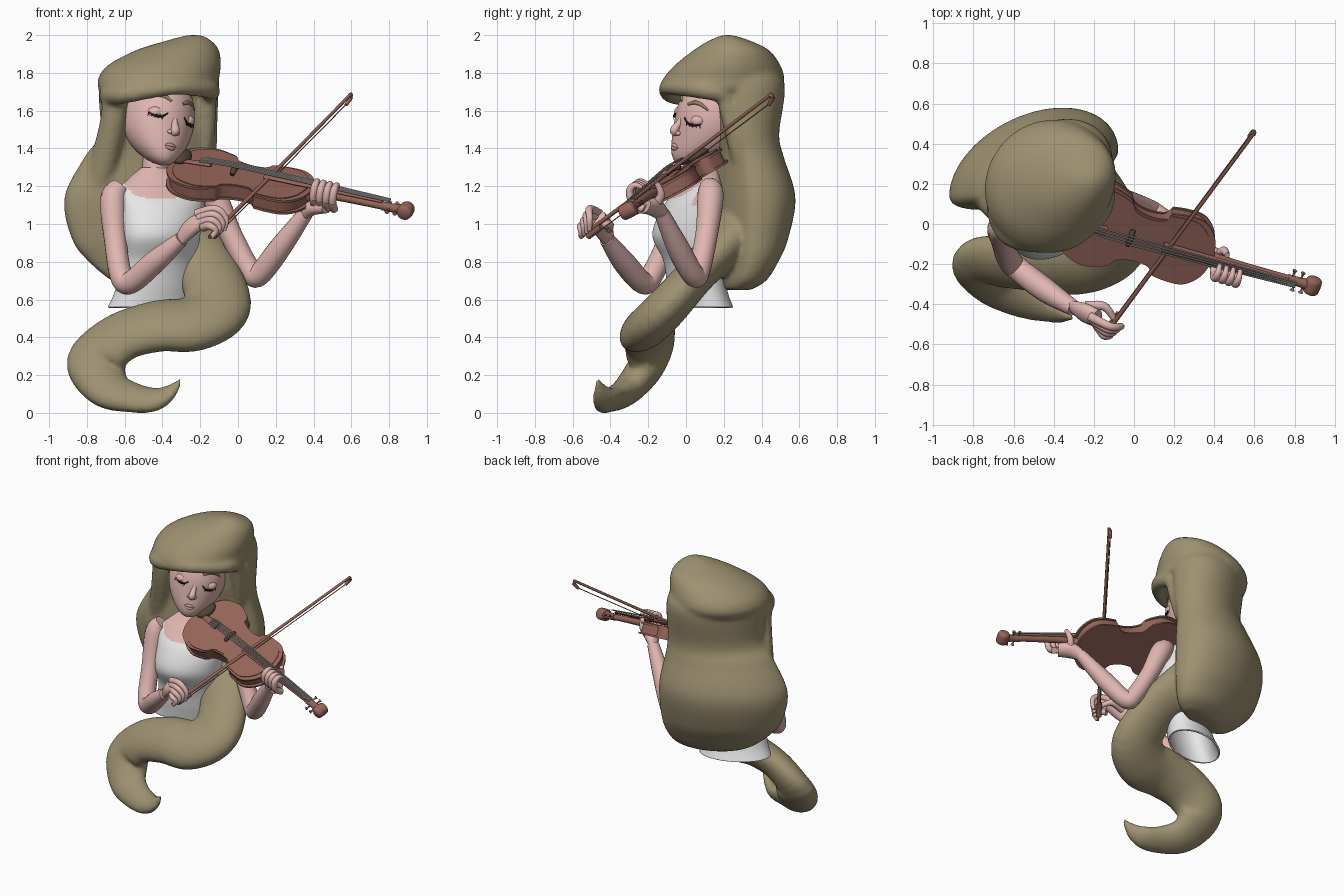
import bpy, bmesh, math
from mathutils import Vector, Matrix

cube = bpy.data.objects.get("Cube")
if cube:
    bpy.data.objects.remove(cube, do_unlink=True)


def material(name, *rgb):
    m = bpy.data.materials.new(name)
    m.use_nodes = True
    color = (*rgb, 1)
    m.diffuse_color = color
    m.node_tree.nodes["Principled BSDF"].inputs["Base Color"].default_value = color
    return m


HAIR = material("olive hair", .34, .285, .165)
SKIN = material("skin", .75, .47, .44)
WHITE = material("white cloth", .82, .83, .82)
WOOD = material("red brown wood", .3, .13, .1)
DARK = material("dark brown wood", .085, .055, .035)
STRING = material("grey string", .46, .45, .43)
LASH = material("black lash", .015, .01, .01)
BROW = material("brow", .3, .23, .11)
LIP = material("lip", .62, .33, .32)


def finish(name, bm, mat, angle=50):
    bmesh.ops.recalc_face_normals(bm, faces=bm.faces)
    mesh = bpy.data.meshes.new(name)
    bm.to_mesh(mesh)
    bm.free()
    obj = bpy.data.objects.new(name, mesh)
    bpy.context.collection.objects.link(obj)
    mesh.materials.append(mat)
    bpy.ops.object.select_all(action='DESELECT')
    bpy.context.view_layer.objects.active = obj
    obj.select_set(True)
    bpy.ops.object.shade_smooth_by_angle(angle=math.radians(angle))
    return obj


def spline(rows, n=6):
    """Smooth curve through rows of any length."""
    out = []
    for i in range(len(rows) - 1):
        a, b, c, d = (rows[max(0, min(len(rows) - 1, j))] for j in range(i - 1, i + 3))
        for step in range(n):
            t = step / n
            out.append([q + t / 2 * (r - p + t * (2*p - 5*q + 4*r - s + t * (3*q - p - 3*r + s)))
                        for p, q, r, s in zip(a, b, c, d)])
    return out + [list(rows[-1])]


def skin(name, rings, mat, start=True, angle=50):
    """Bridge a list of closed rings."""
    bm = bmesh.new()
    vs = [[bm.verts.new(p) for p in ring] for ring in rings]
    for lo, hi in zip(vs, vs[1:]):
        for i in range(len(lo)):
            bm.faces.new((lo[i - 1], lo[i], hi[i], hi[i - 1]))
    if start:
        bm.faces.new(vs[0][::-1])
    bm.faces.new(vs[-1])
    return finish(name, bm, mat, angle)


def loft(name, rows, mat, shear=0, front=1, start=True, sides=40, n=6):
    """Rows are z, centre x, centre y, radius x, radius y."""
    rings = []
    for z, cx, cy, rx, ry in spline(rows, n):
        ring = []
        for i in range(sides):
            a = math.tau * i / sides
            u, v = rx * math.cos(a), ry * math.sin(a)
            ring.append((cx + u, cy + shear * u + v * (front if v < 0 else 1), z))
        rings.append(ring)
    return skin(name, rings, mat, start)


def tube(name, rows, mat, sides=12, flat=1, normal=(.13, -.6, .79), n=6):
    """Rows are x, y, z, radius; flat squeezes the section along normal."""
    pts = spline(rows, n)
    rings = []
    for i, p in enumerate(pts):
        a, b = pts[max(i - 1, 0)], pts[min(i + 1, len(pts) - 1)]
        tangent = (Vector(b[:3]) - Vector(a[:3])).normalized()
        side = tangent.cross(Vector(normal)).normalized()
        up = side.cross(tangent)
        rings.append([Vector(p[:3]) + max(p[3], .001) * (math.cos(math.tau * k / sides) * side
                      + flat * math.sin(math.tau * k / sides) * up) for k in range(sides)])
    return skin(name, rings, mat)


def blob(name, frame, loc, radii, mat, shape=None):
    bm = bmesh.new()
    bmesh.ops.create_uvsphere(bm, u_segments=28, v_segments=18, radius=1)
    for v in bm.verts:
        p = Vector(c * r for c, r in zip(v.co, radii))
        v.co = frame @ ((shape(p) if shape else p) + Vector(loc))
    return finish(name, bm, mat)


def frame(origin, x, y, z):
    m = Matrix((x, y, z)).transposed().to_4x4()
    m.translation = origin
    return m


# Hair: back mass, cap, fringe roll, side locks and long tail, fused into one soft surface
hair = loft("hair", [(.65, -.38, .23, .18, .1), (.7, -.4, .24, .27, .17), (.8, -.44, .25, .35, .22),
                     (.92, -.48, .25, .4, .27), (1.14, -.5, .25, .42, .31), (1.36, -.46, .24, .35, .26),
                     (1.48, -.42, .23, .31, .25), (1.75, -.42, .22, .31, .29), (1.86, -.38, .22, .2, .18)],
            HAIR, .27, .45)
cap = loft("hair_cap", [(1.7, -.42, .18, .3, .3), (1.72, -.42, .18, .32, .32), (1.77, -.42, .2, .32, .32),
                        (1.84, -.39, .22, .3, .28), (1.92, -.32, .24, .22, .2), (1.97, -.26, .23, .12, .11),
                        (2, -.23, .22, .04, .03)], HAIR, .06)
fringe = tube("fringe", [(-.69, .1, 1.68, .05), (-.66, 0, 1.68, .055), (-.58, -.08, 1.69, .05),
                         (-.36, -.1, 1.72, .04), (-.23, -.02, 1.72, .045), (-.15, .09, 1.71, .05),
                         (-.15, .2, 1.69, .05)], HAIR)
right_lock = tube("right_lock", [(-.67, .04, 1.72, .06), (-.66, .06, 1.55, .07), (-.74, .15, 1.2, .08)], HAIR)
left_lock = tube("left_lock", [(-.16, .2, 1.72, .05), (-.17, .25, 1.5, .05), (-.2, .3, 1.3, .05)], HAIR)
tail = tube("hair_tail", [(-.46, .3, 1.04, .22), (-.3, .21, .9, .21), (-.16, .07, .75, .17),
                          (-.11, -.1, .56, .18), (-.24, -.19, .47, .18), (-.42, -.2, .46, .17),
                          (-.62, -.19, .4, .16), (-.75, -.2, .27, .16), (-.69, -.3, .13, .13),
                          (-.56, -.38, .08, .1), (-.44, -.42, .07, .08), (-.36, -.45, .11, .05),
                          (-.3, -.47, .18, .01)], HAIR, 24, .62, (0, -.65, .76))
for part in (hair, cap, fringe, right_lock, left_lock, tail):
    part.select_set(True)
bpy.context.view_layer.objects.active = hair
bpy.ops.object.join()
fuse = hair.modifiers.new("fuse", 'REMESH')
fuse.mode = 'VOXEL'
fuse.voxel_size = .014
fuse.use_smooth_shade = True
soften = hair.modifiers.new("soften", 'SMOOTH')
soften.factor = .5
soften.iterations = 8

# Torso with a scooped sleeveless top
torso = loft("torso", [(.56, -.46, .08, .23, .16), (.65, -.44, .06, .21, .15), (.8, -.42, .04, .2, .15),
                       (.94, -.41, .01, .21, .18), (1.08, -.4, .03, .22, .15), (1.18, -.4, .07, .23, .11),
                       (1.24, -.41, .09, .17, .08), (1.3, -.44, .11, .07, .06)],
             WHITE, .25, start=False, sides=120, n=14)
torso.data.materials.append(SKIN)
for f in torso.data.polygons:
    u = f.center.x + .41
    if f.center.z > 1.135 + 60 * u ** 4 or abs(u) > .215 and f.center.z > 1.1:
        f.material_index = 1
hem = torso.modifiers.new("cloth_thickness", 'SOLIDIFY')
hem.thickness = .012
tube("neck", [(-.45, .11, 1.18, .085), (-.44, .12, 1.28, .07), (-.43, .13, 1.45, .07)], SKIN, 20)

# Head in its own turned and tilted frame: x left, -y forward, z up
hx = Vector((.86, .46, -.24)).normalized()
hy = Vector((-.5, .85, -.13))
hy = (hy - hx * hy.dot(hx)).normalized()
HEAD = frame((-.425, .14, 1.55), hx, hy, hx.cross(hy))
RX, RY, RZ = .195, .2, .262


def jaw(p):
    t = max(0, -p.z / RZ)
    return Vector((p.x * (1 - .25 * t * t), p.y * (1 - .12 * t) - .12 * t * t, p.z))


def face(x, z, lift=0):
    t = max(0, -z / RZ)
    w = x / (1 - .25 * t * t)
    y = -RY * math.sqrt(max(0, 1 - (w / RX) ** 2 - (z / RZ) ** 2))
    return HEAD @ (jaw(Vector((w, y, z))) + Vector((0, -lift, 0)))


def face_line(name, pts, radius, mat, lift=.002):
    return tube(name, [(*face(x, z, lift), radius * s) for x, z, s in pts], mat, 8, normal=-hy, n=4)


blob("head", HEAD, (0, 0, 0), (RX, RY, RZ), SKIN, jaw)
tube("nose", [(*face(0, 0, -.018), .012), (*face(0, -.045, -.002), .017), (*face(0, -.085, .018), .023),
              (*face(0, -.105, .004), .016)], SKIN, 16, normal=hx)
for side, label in ((-1, "right"), (1, "left")):
    blob(label + "_nostril", Matrix(), face(side * .02, -.095, .004), (.015, .015, .012), SKIN)
    blob(label + "_eyelid", Matrix(), face(side * .095, 0, -.038), (.046, .043, .036), SKIN)
    arc = [(.05, 0, .5), (.075, -.022, 1), (.105, -.026, 1.2), (.14, -.01, .6)]
    face_line(label + "_lash_line", [(side * x, z, s) for x, z, s in arc], .0055, LASH, .006)
    for i in range(5):
        x, z = .07 + .016 * i, -.022 + .003 * i
        face_line(f"{label}_lash_{i}", [(side * x, z, 1), (side * (x + .008), z - .02, .3)], .0035, LASH, .007)
    face_line(label + "_brow", [(side * x, z, s) for x, z, s in
              [(.035, .07, .7), (.07, .09, 1), (.11, .09, .9), (.145, .07, .3)]], .011, BROW, -.002)
for name, z in (("upper_lip", -.165), ("lower_lip", -.18)):
    face_line(name, [(-.034, -.17, .2), (-.013, z, 1), (.013, z, 1), (.034, -.17, .2)], .0095, LIP, 0)

# Violin frame: x along the strings, y across, z out of the top
vx = Vector((.945, -.265, -.19)).normalized()
vy = Vector((.325, .84, .43))
vy = (vy - vx * vy.dot(vx)).normalized()
VIOLIN = frame((-.35, .04, 1.32), vx, vy, vx.cross(vy))
OUT = VIOLIN.col[2].xyz


def on_violin(*rows):
    return [(*(VIOLIN @ Vector(r[:3])), r[3]) for r in rows]


bouts = [spline(part, 5) for part in (
    [(0, 0), (0, .09), (.06, .19), (.17, .23), (.26, .21), (.3, .19)],
    [(.3, .19), (.33, .15), (.41, .13), (.49, .14), (.52, .18)],
    [(.52, .18), (.6, .19), (.69, .18), (.76, .11), (.79, 0)])]
half = bouts[0] + bouts[1][1:] + bouts[2][1:]
outline = half + [(s, -w) for s, w in half[-2:0:-1]]


def plate(name, low, high, scale, mat):
    rings = [[VIOLIN @ Vector((.39 + (s - .39) * scale, w * scale, n)) for s, w in outline] for n in (low, high)]
    return skin(name, rings, mat, angle=30)


plate("violin_back", -.07, -.058, 1, WOOD)
plate("violin_ribs", -.058, 0, .95, WOOD)
plate("violin_top", 0, .013, 1, WOOD)
plate("violin_arching", .013, .018, .92, WOOD)
tube("violin_neck", on_violin((.76, 0, -.03, .035), (.84, 0, 0, .024), (1.2, 0, 0, .02)), WOOD)
tube("fingerboard", on_violin((.52, 0, .04, .032), (1.18, 0, .03, .02)), WOOD, 8, .4, OUT)
tube("tailpiece", on_violin((.03, 0, .025, .012), (.22, 0, .045, .032)), WOOD, 8, .4, OUT)
tube("bridge", on_violin((.35, -.045, .03, .012), (.35, 0, .045, .018), (.35, .045, .03, .012)), DARK, 8)
for i in range(4):
    w = (i - 1.5) * .013
    tube(f"string_{i}", on_violin((.16, w, .055, .005), (.35, w * 1.2, .068, .005), (1.22, w * .7, .042, .0045)),
         STRING, 6, n=2)
blob("chin_rest", VIOLIN, (.035, .045, .03), (.055, .075, .03), DARK)

# Scroll with pegs
tube("peg_box", on_violin((1.18, 0, 0, .024), (1.24, 0, 0, .024), (1.29, 0, 0, .03)), WOOD)
tube("scroll", on_violin(*[(1.31, side * y, 0, r) for side, y, r in
                           ((-1, .045, .022), (-1, .03, .04), (1, .03, .04), (1, .045, .022))]), WOOD, 16)
for i in range(4):
    side, s = (-1) ** i, 1.2 + .022 * i
    tube(f"peg_{i}", on_violin((s, 0, 0, .006), (s, side * .04, 0, .006), (s, side * .055, 0, .013)), WOOD, 8)

# Bow: stick, hair, frog and tip
heel, tip = Vector((-.15, -.56, .93)), Vector((.6, .455, 1.69))
along, drop = tip - heel, OUT * -.035


def bow_part(name, stops):
    tube(name, [(*(heel + along * t + drop * d), r) for t, d, r in stops], WOOD, 8, n=3)


bow_part("bow_stick", [(0, 0, .012), (.5, .1, .01), (1, 0, .009)])
bow_part("bow_hair", [(.04, 1, .003), (.97, 1, .003)])
bow_part("bow_frog", [(.03, .6, .018), (.1, .6, .018)])
bow_part("bow_tip", [(.99, -.1, .011), (.995, .5, .014), (.965, 1.1, .009)])

# Arms and hands
tube("right_arm", [(-.62, 0, 1.2, .05), (-.66, -.02, 1.13, .07), (-.65, -.09, .92, .06), (-.62, -.18, .73, .06),
                   (-.57, -.23, .69, .06), (-.44, -.33, .8, .06), (-.3, -.42, .92, .04)], SKIN, 16)
tube("left_arm", [(-.2, .12, 1.2, .05), (-.13, .13, 1.15, .07), (-.04, .11, .95, .06), (.06, .07, .76, .06),
                  (.11, .04, .73, .06), (.22, -.04, .87, .06), (.36, -.13, 1.06, .04)], SKIN, 16)
tube("right_palm", [(-.31, -.41, .91, .036), (-.25, -.44, .98, .056), (-.18, -.47, 1.03, .05)], SKIN, 14, .7)
tube("right_thumb", [(-.24, -.41, .98, .026), (-.15, -.41, 1, .022), (-.1, -.47, .98, .016)], SKIN)
for i in range(4):
    y = -.51 - .015 * i
    tube(f"right_finger_{i}", [(-.22 + .012 * i, y + .05, 1.055 - .024 * i, .024),
                               (-.12 - .01 * i, y, 1.08 - .03 * i, .02),
                               (-.065 - .018 * i, y, 1.03 - .022 * i, .017),
                               (-.075 - .022 * i, y, .965 - .012 * i, .012)], SKIN)
tube("left_palm", [(.355, -.125, 1.05, .037), (.4, -.17, 1.09, .055), *on_violin((.89, -.055, -.035, .05))],
     SKIN, 14, .75)
tube("left_thumb", on_violin((.82, -.03, -.07, .026), (.83, .04, -.03, .021), (.84, .055, .04, .014)), SKIN)
for i in range(4):
    s = .82 + .036 * i
    tube(f"left_finger_{i}", on_violin((s, -.05, -.05, .022), (s, -.085, .01, .021), (s, -.07, .07, .02),
                                       (s, -.03, .085, .016), (s, 0, .055, .011)), SKIN)
